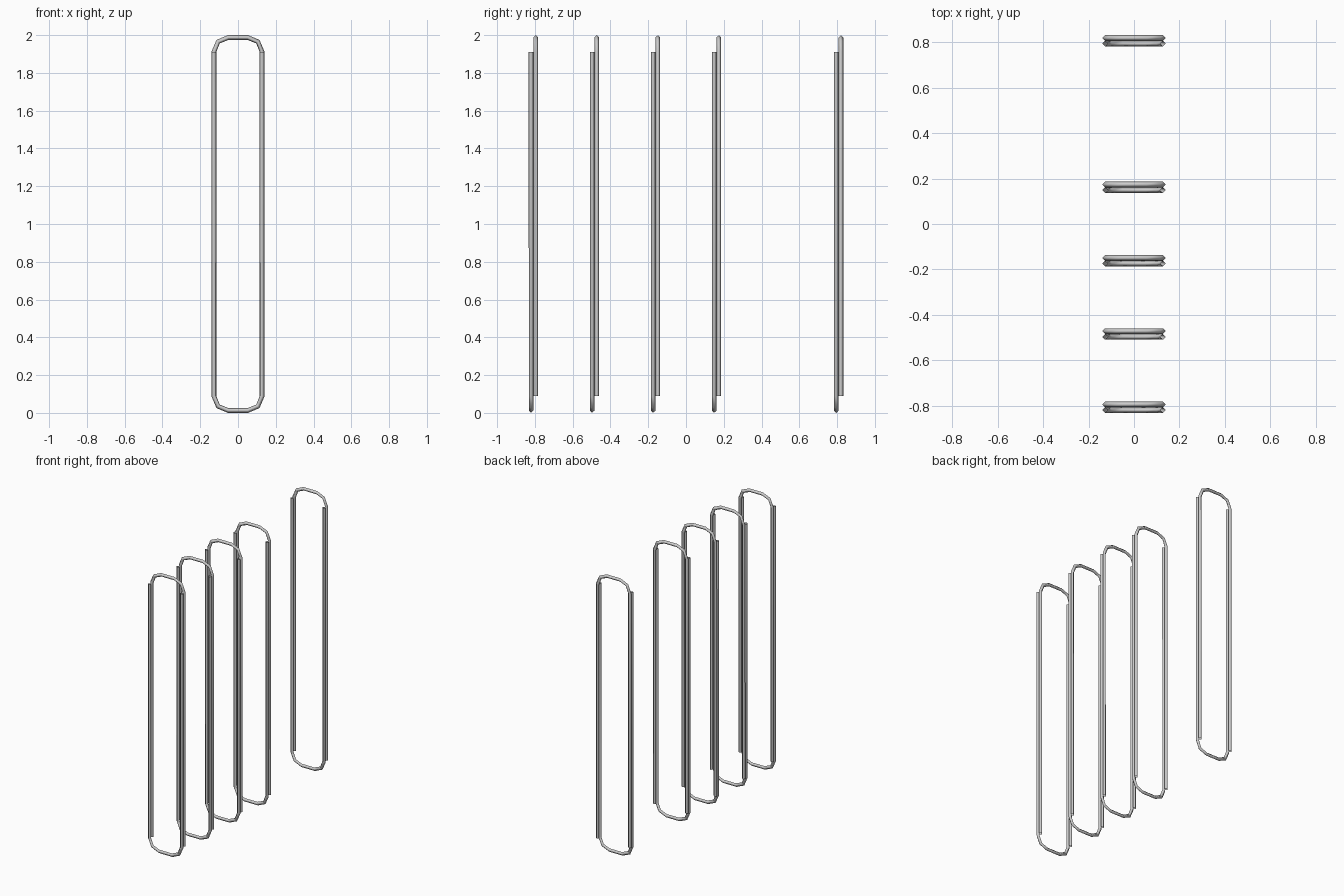
import bpy, math
from mathutils import Vector

if "Cube" in bpy.data.objects:
    bpy.data.objects.remove(bpy.data.objects["Cube"])

R = 0.0125                      # tube radius
HALF_W, CORNER = 0.1275, 0.076  # centre-line half width and corner radius
Z_END, Z_TOP = 0.0885, 2.0 - R  # straight leg foot and top of the arch
SIDES = 4                       # diamond cross-section


def arch_path():
    # Left leg and left corner, then mirrored to the right
    left = [Vector((-HALF_W, 0, Z_END))]
    for i in range(3):
        a = math.pi - i * math.pi / 4
        left.append(Vector((-HALF_W + CORNER + CORNER * math.cos(a), 0,
                            Z_TOP - CORNER + CORNER * math.sin(a))))
    return left + [Vector((-p.x, 0, p.z)) for p in reversed(left)]


def tube_mesh(name):
    # Sweep the section along the arch, centred on the origin
    path = arch_path()
    verts, faces = [], []
    y_axis = Vector((0, 1, 0))
    for i, p in enumerate(path):
        before = (p - path[i - 1]).normalized() if i else Vector()
        after = (path[i + 1] - p).normalized() if i < len(path) - 1 else Vector()
        side = (before + after).normalized().cross(y_axis)
        for k in range(SIDES):
            a = 2 * math.pi * k / SIDES
            verts.append(p - Vector((0, 0, 1)) + R * (math.cos(a) * side + math.sin(a) * y_axis))
    for i in range(len(path) - 1):
        for k in range(SIDES):
            a, b = i * SIDES + k, i * SIDES + (k + 1) % SIDES
            faces.append((a, b, b + SIDES, a + SIDES))
    mesh = bpy.data.meshes.new(name)
    mesh.from_pydata(verts, [], faces)
    mesh.shade_smooth()
    return mesh


mesh = tube_mesh("hoop_tube")

# Five hoops, each an upright arch and an inverted one side by side
for n, slot in enumerate((-2.5, -1.5, -0.5, 0.5, 2.5), 1):
    y = slot * 0.323
    for part, dy, turn in (("upper_arch", R, 0), ("lower_arch", -R, math.pi)):
        ob = bpy.data.objects.new(f"{part}_{n}", mesh)
        ob.location = (0, y + dy, 1)
        ob.rotation_euler = (turn, 0, 0)
        bpy.context.collection.objects.link(ob)
